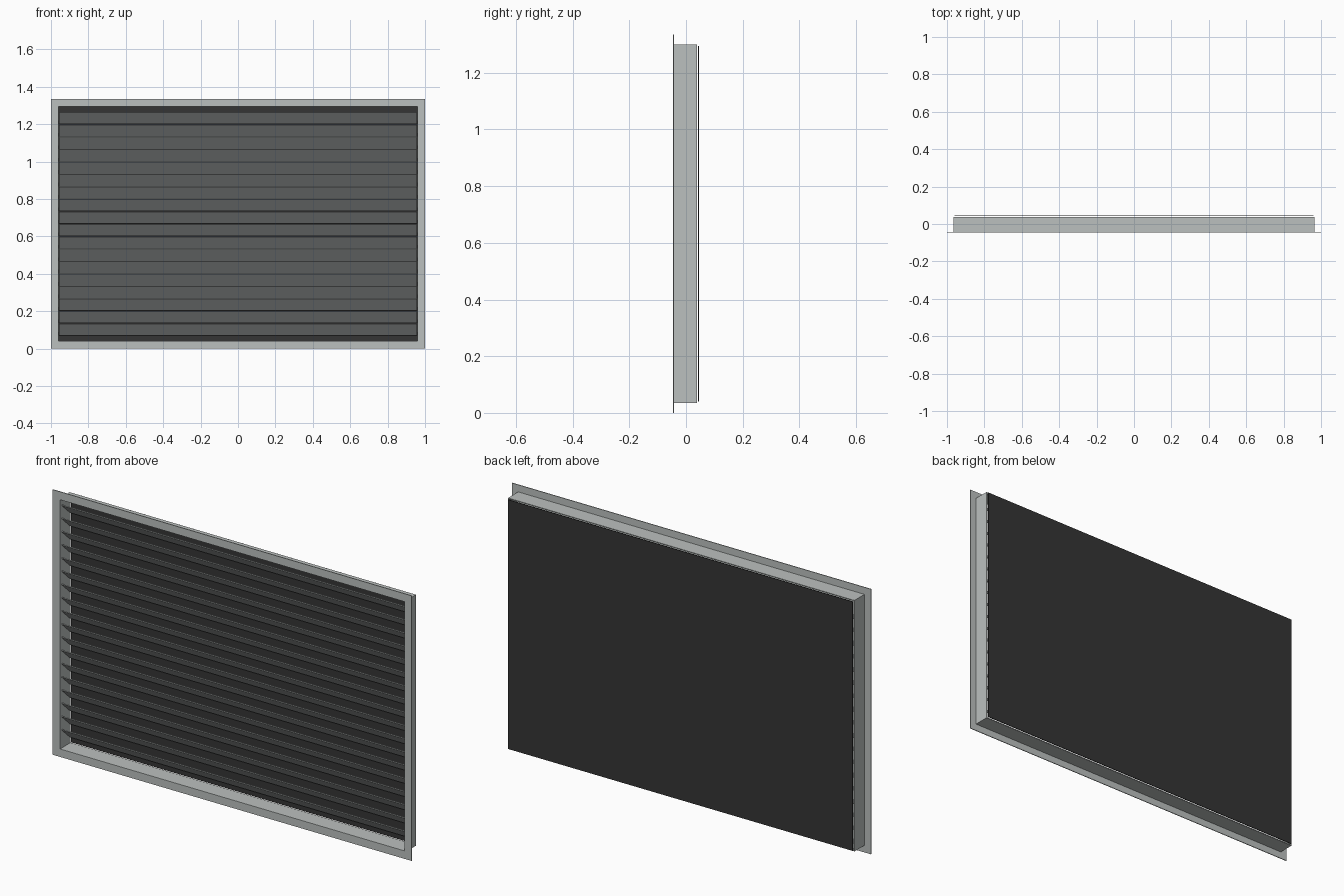
import bpy, bmesh

if "Cube" in bpy.data.objects:
    bpy.data.objects.remove(bpy.data.objects["Cube"])

def material(name, rgb):
    m = bpy.data.materials.new(name)
    m.diffuse_color = (*rgb, 1)
    m.use_nodes = True
    m.node_tree.nodes["Principled BSDF"].inputs["Base Color"].default_value = m.diffuse_color
    return m

GREY = material("light grey metal", (0.50, 0.53, 0.52))
BLACK = material("black backing", (0.035, 0.035, 0.035))
MID = 0.6675  # height of the centre of the vent

def finish(bm, name, mat):
    bmesh.ops.recalc_face_normals(bm, faces=bm.faces)
    me = bpy.data.meshes.new(name)
    bm.to_mesh(me)
    bm.free()
    me.materials.append(mat)
    ob = bpy.data.objects.new(name, me)
    bpy.context.collection.objects.link(ob)
    return ob

def ring(name, outer, inner, y0, y1):
    """Rectangular ring; outer and inner are (half width, half height)."""
    bm = bmesh.new()
    loops = [[bm.verts.new((sx * w, y, MID + sz * h))
              for sx, sz in ((-1, -1), (1, -1), (1, 1), (-1, 1))]
             for (w, h), y in ((outer, y0), (outer, y1), (inner, y1), (inner, y0))]
    for k in range(4):
        a, b = loops[k], loops[(k + 1) % 4]
        for i in range(4):
            j = (i + 1) % 4
            bm.faces.new((a[i], a[j], b[j], b[i]))
    return finish(bm, name, GREY)

def extrude_x(name, profile, half, mat):
    """Solid with a (y, z) profile running from -half to half along x."""
    bm = bmesh.new()
    a = [bm.verts.new((-half, y, z)) for y, z in profile]
    b = [bm.verts.new((half, y, z)) for y, z in profile]
    bm.faces.new(a)
    bm.faces.new(b)
    for i in range(len(a)):
        j = (i + 1) % len(a)
        bm.faces.new((a[i], a[j], b[j], b[i]))
    return finish(bm, name, mat)

# Front flange and the duct collar behind it
ring("front_flange", (1.0, 0.6675), (0.959, 0.6275), -0.046, -0.042)
ring("duct_collar", (0.965, 0.632), (0.959, 0.6275), -0.042, 0.038)

# Floating back plate
extrude_x("back_plate", [(0.042, 0.04), (0.046, 0.04), (0.046, 1.295), (0.042, 1.295)],
          0.959, BLACK)

# Sloping blades, high at the front and low at the back
PITCH, T = 0.0665, 0.0015
for i in range(18):
    z0 = 0.07 + i * PITCH
    z1 = z0 + 0.0655
    extrude_x("blade_%02d" % (i + 1),
              [(-0.036, z1 - 2 * T), (-0.036 + 2 * T, z1),
               (0.034, z0 + 2 * T), (0.034 - 2 * T, z0)], 0.958, GREY)
